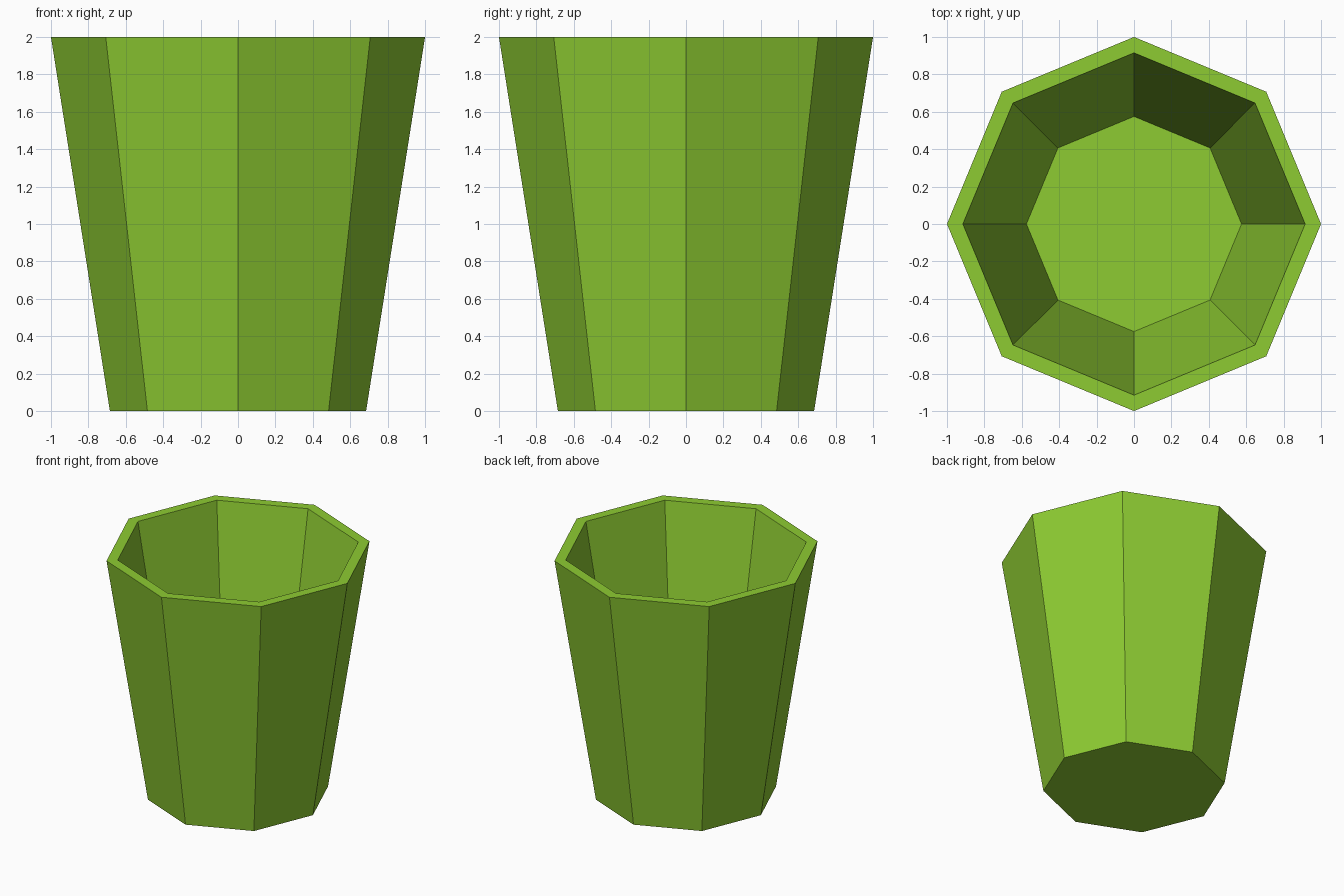
import bpy
import bmesh
from math import cos, sin, tau

SIDES = 8

cube = bpy.data.objects.get("Cube")
if cube:
    bpy.data.objects.remove(cube, do_unlink=True)


def make_material(name, color):
    mat = bpy.data.materials.new(name)
    mat.use_nodes = True
    mat.diffuse_color = color
    mat.node_tree.nodes["Principled BSDF"].inputs["Base Color"].default_value = color
    return mat


def lathe(name, profile, mat):
    """Spin a (radius, height) profile into a flat-sided shell, capped at both ends."""
    bm = bmesh.new()
    rings = [[bm.verts.new((r * cos(tau * i / SIDES), r * sin(tau * i / SIDES), z))
              for i in range(SIDES)] for r, z in profile]
    for low, high in zip(rings, rings[1:]):
        for i in range(SIDES):
            j = (i + 1) % SIDES
            bm.faces.new((low[i], low[j], high[j], high[i]))
    bm.faces.new(rings[0][::-1])
    bm.faces.new(rings[-1])
    bmesh.ops.recalc_face_normals(bm, faces=bm.faces)
    mesh = bpy.data.meshes.new(name)
    bm.to_mesh(mesh)
    bm.free()
    mesh.materials.append(mat)
    obj = bpy.data.objects.new(name, mesh)
    bpy.context.collection.objects.link(obj)
    return obj


leaf_green = make_material("leaf green", (0.27, 0.6, 0.032, 1))

# Tapered octagonal pot: base, outer wall, flat rim, inner wall, floor
lathe("pot", [(0.685, 0), (1, 2), (0.915, 2), (0.575, 0.1)], leaf_green)
